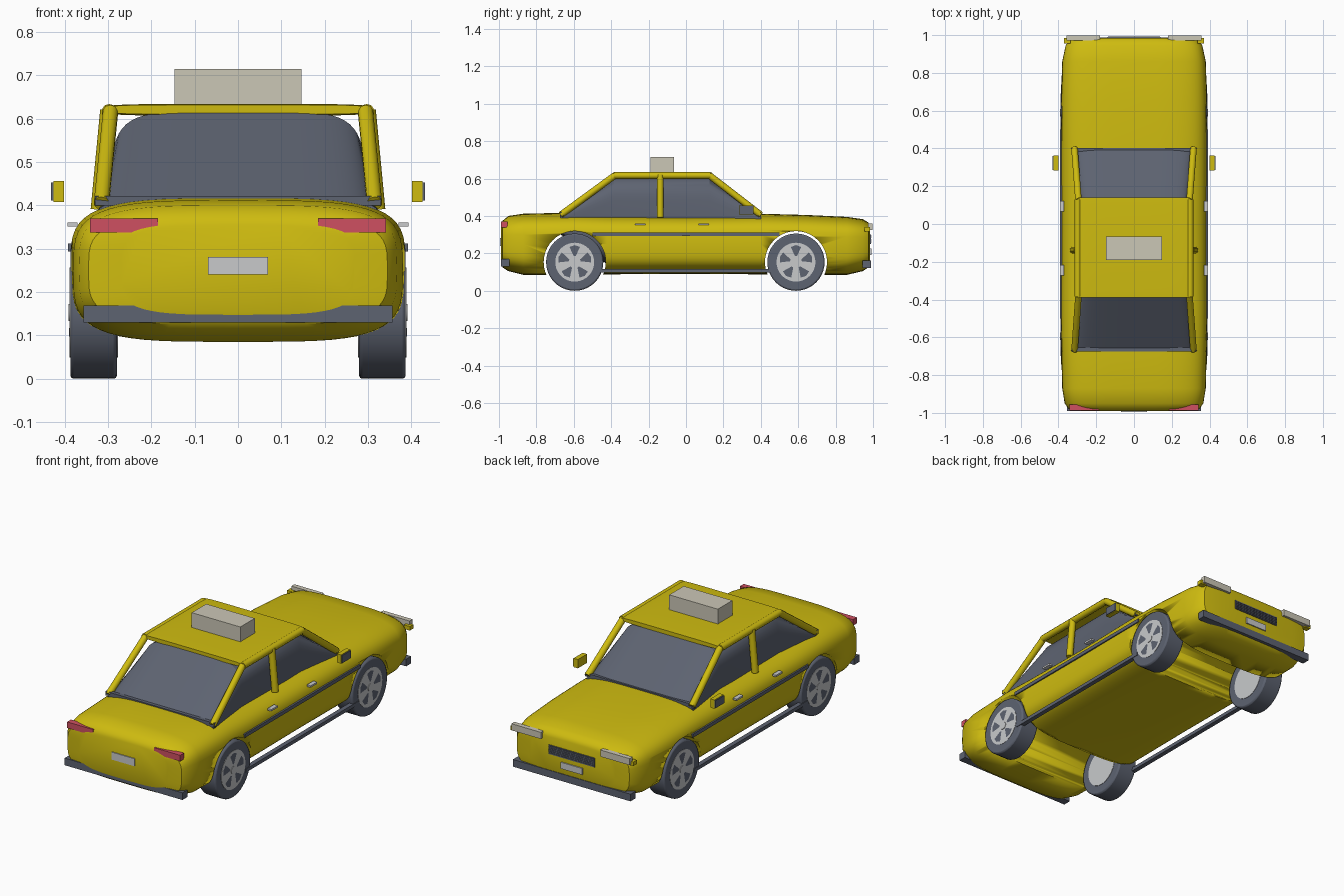
import bpy
import bmesh
import math
from mathutils import Vector

cube = bpy.data.objects.get("Cube")
if cube:
    bpy.data.objects.remove(cube, do_unlink=True)


def material(name, r, g, b):
    m = bpy.data.materials.new(name)
    m.use_nodes = True
    m.diffuse_color = (r, g, b, 1)
    m.node_tree.nodes["Principled BSDF"].inputs["Base Color"].default_value = (r, g, b, 1)
    return m


YELLOW = material("yellow paint", 0.62, 0.5, 0.005)
DARK = material("dark slate", 0.11, 0.125, 0.165)
METAL = material("light metal", 0.58, 0.59, 0.6)
CREAM = material("cream lamp", 0.6, 0.57, 0.47)
RED = material("red lamp", 0.62, 0.08, 0.12)


def finish(ob, name, mat, smooth=None):
    ob.name = name
    ob.data.materials.append(mat)
    if smooth:
        bpy.ops.object.select_all(action="DESELECT")
        ob.select_set(True)
        bpy.context.view_layer.objects.active = ob
        bpy.ops.object.shade_smooth_by_angle(angle=math.radians(smooth))
    return ob


def from_bmesh(bm, name, mat, smooth=None):
    mesh = bpy.data.meshes.new(name)
    bm.to_mesh(mesh)
    bm.free()
    ob = bpy.data.objects.new(name, mesh)
    bpy.context.collection.objects.link(ob)
    return finish(ob, name, mat, smooth)


def box(name, mat, xs, ys, zs):
    """Box between pairs of limits."""
    lo, hi = Vector((xs[0], ys[0], zs[0])), Vector((xs[1], ys[1], zs[1]))
    bpy.ops.mesh.primitive_cube_add(size=1, location=(lo + hi) / 2)
    ob = bpy.context.object
    for v in ob.data.vertices:
        v.co = Vector(a * b for a, b in zip(v.co, hi - lo))
    return finish(ob, name, mat)


def pair(name, mat, xs, ys, zs):
    box("left_" + name, mat, xs, ys, zs)
    box("right_" + name, mat, (-xs[1], -xs[0]), ys, zs)


def rod(name, mat, a, b, radius, sides=10, smooth=50):
    a, b = Vector(a), Vector(b)
    bpy.ops.mesh.primitive_cylinder_add(vertices=sides, radius=radius,
                                        depth=(b - a).length, location=(a + b) / 2)
    ob = bpy.context.object
    ob.rotation_euler = (b - a).to_track_quat("Z", "Y").to_euler()
    return finish(ob, name, mat, smooth)


def loft(name, mat, sections, power, smooth, sides=56):
    """Superellipse rings (y, half width, bottom, top) joined along y."""
    bm = bmesh.new()
    rings = []
    for y, w, lo, hi in sections:
        ring = []
        for i in range(sides):
            t = math.tau * i / sides
            c, s = math.cos(t), math.sin(t)
            x = w * math.copysign(abs(c) ** (2 / power), c)
            z = (lo + hi) / 2 + (hi - lo) / 2 * math.copysign(abs(s) ** (2 / power), s)
            ring.append(bm.verts.new((x, y, z)))
        rings.append(ring)
    for a, b in zip(rings, rings[1:]):
        for i in range(sides):
            j = (i + 1) % sides
            bm.faces.new((a[i], a[j], b[j], b[i]))
    bm.faces.new(rings[0])
    bm.faces.new(rings[-1])
    bmesh.ops.recalc_face_normals(bm, faces=bm.faces)
    return from_bmesh(bm, name, mat, smooth)


# Body shell with wheel arches cut through
AXLES = {"rear": -0.595, "front": 0.588}
WHEEL_Z = 0.153
body = loft("body", YELLOW, [
    (-0.99, 0.27, 0.15, 0.355), (-0.98, 0.345, 0.125, 0.375), (-0.95, 0.367, 0.105, 0.4),
    (-0.87, 0.38, 0.085, 0.412), (-0.6, 0.387, 0.085, 0.418), (-0.42, 0.387, 0.088, 0.41),
    (0.0, 0.385, 0.09, 0.405), (0.4, 0.387, 0.088, 0.412), (0.65, 0.387, 0.085, 0.405),
    (0.86, 0.38, 0.085, 0.395), (0.945, 0.362, 0.105, 0.383), (0.975, 0.34, 0.125, 0.365),
    (0.985, 0.26, 0.15, 0.345)], 3.8, 35)
for end, y in AXLES.items():
    cutter = rod("arch_cutter", YELLOW, (-0.5, y, WHEEL_Z), (0.5, y, WHEEL_Z), 0.166, 40)
    cut = body.modifiers.new("arch", "BOOLEAN")
    cut.operation, cut.solver, cut.object = "DIFFERENCE", "EXACT", cutter
    bpy.context.view_layer.objects.active = body
    bpy.ops.object.modifier_apply(modifier=cut.name)
    bpy.data.objects.remove(cutter, do_unlink=True)

# Dark glass cabin
loft("cabin_glass", DARK, [
    (-0.67, 0.325, 0.3, 0.412), (-0.385, 0.292, 0.12, 0.617),
    (0.125, 0.292, 0.12, 0.617), (0.4, 0.325, 0.3, 0.412)], 5.5, 25)

# Roof panel, pillars and rails
loft("roof", YELLOW, [(-0.39, 0.3, 0.61, 0.632), (-0.36, 0.305, 0.607, 0.634),
                      (0.1, 0.305, 0.607, 0.634), (0.14, 0.3, 0.61, 0.632)], 5, 40)
for side, s in (("left", 1), ("right", -1)):
    rod(side + "_front_pillar", YELLOW, (0.315 * s, 0.4, 0.405), (0.294 * s, 0.125, 0.617), 0.018)
    rod(side + "_rear_pillar", YELLOW, (0.315 * s, -0.67, 0.405), (0.294 * s, -0.38, 0.617), 0.018)
    rod(side + "_middle_pillar", YELLOW, (0.322 * s, -0.138, 0.39), (0.3 * s, -0.138, 0.62), 0.018)
    rod(side + "_roof_rail", YELLOW, (0.297 * s, -0.385, 0.616), (0.297 * s, 0.13, 0.616), 0.018)
box("rear_glass_sill", DARK, (-0.33, 0.33), (-0.675, -0.655), (0.4, 0.422))
box("front_glass_sill", DARK, (-0.33, 0.33), (0.385, 0.402), (0.4, 0.418))

# Roof sign
box("roof_sign", CREAM, (-0.147, 0.147), (-0.19, -0.065), (0.625, 0.715))

# Side trim, sills, handles and mirrors
pair("belt_trim", DARK, (0.375, 0.392), (-0.5, 0.5), (0.293, 0.312))
pair("sill_trim", DARK, (0.365, 0.39), (-0.49, 0.49), (0.098, 0.117))
for label, y in (("rear_handle", -0.245), ("front_handle", 0.095)):
    pair(label, METAL, (0.37, 0.393), (y - 0.028, y + 0.028), (0.351, 0.361))
pair("mirror", YELLOW, (0.401, 0.426), (0.283, 0.362), (0.408, 0.456))
pair("mirror_plate", DARK, (0.426, 0.431), (0.285, 0.36), (0.411, 0.453))

# Bumpers, lamps, grille and number plates
box("rear_bumper", DARK, (-0.356, 0.356), (-0.989, -0.945), (0.13, 0.169))
box("front_bumper", DARK, (-0.356, 0.356), (0.945, 0.988), (0.122, 0.161))
pair("tail_lamp", RED, (0.185, 0.342), (-0.988, -0.955), (0.337, 0.37))
pair("head_lamp", CREAM, (0.18, 0.358), (0.972, 0.998), (0.324, 0.36))
pair("indicator", YELLOW, (0.335, 0.371), (0.955, 0.985), (0.318, 0.34))
box("grille", DARK, (-0.14, 0.14), (0.975, 0.99), (0.25, 0.3))
for i in range(5):
    z = 0.257 + i * 0.009
    box("grille_bar", DARK, (-0.138, 0.138), (0.988, 0.993), (z - 0.002, z + 0.002))
box("front_plate", METAL, (-0.065, 0.065), (0.975, 0.991), (0.19, 0.225))
box("rear_plate", METAL, (-0.069, 0.069), (-0.995, -0.975), (0.24, 0.281))


# Wheels
def wheel(label, s, y):
    def disc(part, mat, inner, outer, r):
        return rod(label + part, mat, (inner * s, y, WHEEL_Z), (outer * s, y, WHEEL_Z), r, 40, 40)

    tyre = disc("_tyre", DARK, 0.279, 0.387, WHEEL_Z)
    bevel = tyre.modifiers.new("shoulder", "BEVEL")
    bevel.width, bevel.segments = 0.008, 2
    disc("_rim", METAL, 0.277, 0.3885, 0.104)
    disc("_hub", METAL, 0.38, 0.391, 0.02)
    # Dark openings between the five spokes
    bm = bmesh.new()
    for k in range(5):
        mid = math.tau * k / 5 + math.pi / 2
        corners = [(0.032, -0.16), (0.086, -0.33), (0.091, 0), (0.086, 0.33), (0.032, 0.16)]
        pts = [(0.3895 * s, y + r * math.cos(mid + a), WHEEL_Z + r * math.sin(mid + a))
               for r, a in corners]
        bm.faces.new([bm.verts.new(p) for p in (pts if s > 0 else pts[::-1])])
    from_bmesh(bm, label + "_spoke_gaps", DARK)


for end, y in AXLES.items():
    wheel(end + "_left_wheel", 1, y)
    wheel(end + "_right_wheel", -1, y)
